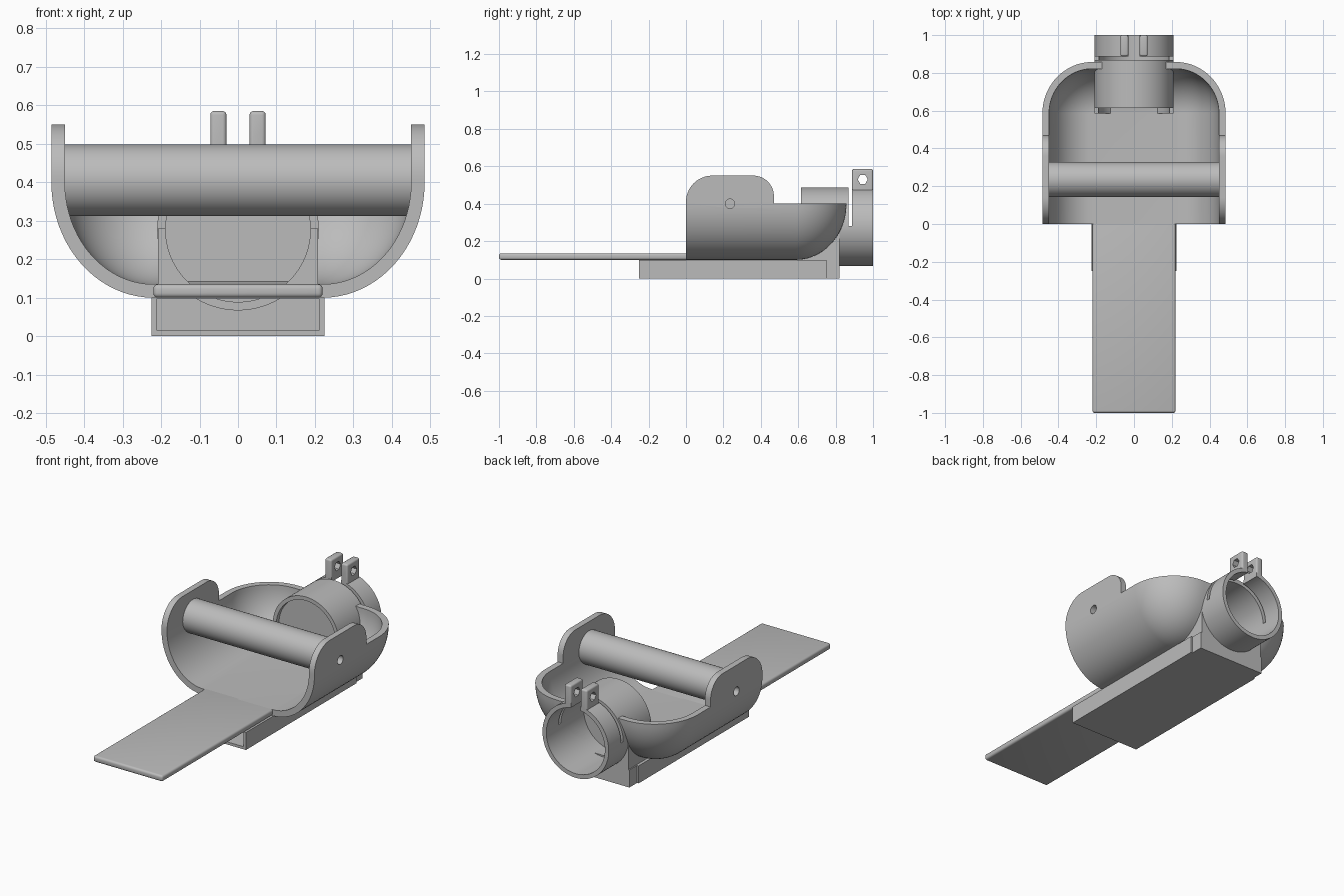
import bpy, bmesh
from math import sin, cos, pi
from mathutils import Matrix, Vector

cube = bpy.data.objects.get("Cube")
if cube:
    bpy.data.objects.remove(cube)

grey = bpy.data.materials.new("plain grey")
grey.use_nodes = True
grey.diffuse_color = (0.5, 0.5, 0.5, 1)
grey.node_tree.nodes["Principled BSDF"].inputs["Base Color"].default_value = (0.5, 0.5, 0.5, 1)


def make(name, bm):
    bmesh.ops.remove_doubles(bm, verts=bm.verts, dist=1e-5)
    bmesh.ops.recalc_face_normals(bm, faces=bm.faces)
    mesh = bpy.data.meshes.new(name)
    bm.to_mesh(mesh)
    bm.free()
    mesh.materials.append(grey)
    obj = bpy.data.objects.new(name, mesh)
    bpy.context.collection.objects.link(obj)
    return obj


def box(name, x, y, z, bevel=0):
    """Box from (low, high) ranges."""
    bm = bmesh.new()
    bmesh.ops.create_cube(bm, size=1)
    for v in bm.verts:
        v.co = [lo + (c + 0.5) * (hi - lo) for c, (lo, hi) in zip(v.co, (x, y, z))]
    if bevel:
        bmesh.ops.bevel(bm, geom=bm.edges[:], offset=bevel, segments=4,
                        profile=0.5, affect='EDGES')
    return make(name, bm)


def rod(name, axis, radius, span, u, z, sides=64):
    """Cylinder along x or y; u is its place on the other flat axis."""
    bm = bmesh.new()
    mid = sum(span) / 2
    turn = Matrix.Rotation(pi / 2, 4, 'Y' if axis == 'x' else 'X')
    place = (mid, u, z) if axis == 'x' else (u, mid, z)
    bmesh.ops.create_cone(bm, cap_ends=True, segments=sides, radius1=radius,
                          radius2=radius, depth=span[1] - span[0],
                          matrix=Matrix.Translation(place) @ turn)
    return make(name, bm)


def combine(obj, others, how='DIFFERENCE'):
    """Apply booleans, then drop the helper objects."""
    for other in others:
        mod = obj.modifiers.new("cut", 'BOOLEAN')
        mod.operation = how
        mod.solver = 'EXACT'
        mod.object = other
        bpy.context.view_layer.objects.active = obj
        bpy.ops.object.modifier_apply(modifier=mod.name)
        bpy.data.objects.remove(other)


def arc(cx, cy, rx, ry, a, b, n=16):
    return [(cx + rx * cos(a + (b - a) * i / n), cy + ry * sin(a + (b - a) * i / n))
            for i in range(n + 1)]


# Cup: a wall section swept round the floor's edge
CORE_X, CORE_Y, TOP = 0.22, 0.585, 0.55
section = ([*arc(0, 0.4, 0.265, 0.3, -pi / 2, 0, 20), (0.265, TOP), (0.23, TOP)]
           + arc(0, 0.4, 0.23, 0.265, 0, -pi / 2, 20))
path = [(CORE_X, 0, 0)]
path += [(CORE_X, CORE_Y, pi / 2 * i / 20) for i in range(21)]
path += [(-x, y, pi - a) for x, y, a in reversed(path)]
bm = bmesh.new()
rings = [[bm.verts.new((x + d * cos(a), y + d * sin(a) * 1.03, z)) for d, z in section]
         for x, y, a in path]
n = len(section)
for r, s in zip(rings, rings[1:]):
    for i in range(n - 1):
        bm.faces.new((r[i], r[i + 1], s[i + 1], s[i]))
# close the floor inside the swept wall, top and bottom, and both front ends
for k in (0, -1):
    bm.faces.new([rings[j][k] for j in (0, 1, -2, -1)])
bm.faces.new(rings[0] + rings[-1][::-1])
cup = make("cup", bm)

# Trim the rim, leaving two rounded ears
trim = [(-0.1, 0.42)] + arc(0.14, 0.41, 0.14, 0.14, pi, pi / 2)
trim += arc(0.36, 0.44, 0.11, 0.11, pi / 2, 0) + [(0.47, 0.4), (1, 0.4), (1, 0.7), (-0.1, 0.7)]
bm = bmesh.new()
face = bm.faces.new([bm.verts.new((-0.6, y, z)) for y, z in trim])
ext = bmesh.ops.extrude_face_region(bm, geom=[face])
bmesh.ops.translate(bm, vec=Vector((1.2, 0, 0)),
                    verts=[g for g in ext["geom"] if isinstance(g, bmesh.types.BMVert)])
combine(cup, [make("rim_cutter", bm)])

# Round crossbar with a blind pin hole at each end
crossbar = rod("crossbar", 'x', 0.093, (-0.455, 0.455), 0.235, 0.405)
for side in (-1, 1):
    span = sorted((side * 0.4, side * 0.6))
    for part in (cup, crossbar):
        combine(part, [rod("pin_cutter", 'x', 0.025, span, 0.235, 0.4, 24)])

# Flat tongue
tongue = box("tongue", (-0.22, 0.22), (-1, 0.02), (0.1, 0.135), 0.012)

# Hollow base tray, open at the front, and its end block
base = box("base", (-0.225, 0.225), (-0.25, 0.75), (0, 0.1))
combine(base, [box("base_cutter", (-0.21, 0.21), (-0.4, 0.7), (0.015, 0.0985))])
end_block = box("end_block", (-0.215, 0.215), (0.75, 0.82), (0, 0.1))

# Cradle under the tube
cradle = box("cradle", (-0.208, 0.208), (0.585, 0.82), (0.1, 0.28))

# Tube with split clamp and two tabs
AXIS = 0.277
tube = rod("clamp_tube", 'y', 0.21, (0.615, 1), 0, AXIS, 96)
combine(tube, [box("tab", sorted((s * 0.03, s * 0.072)), (0.888, 1), (0.42, 0.585), 0.01)
               for s in (-1, 1)], 'UNION')


def bore():
    return rod("bore_cutter", 'y', 0.186, (0.66, 1.1), 0, AXIS, 96)


def recess():
    return rod("recess_cutter", 'y', 0.188, (0.5, 0.64), 0, AXIS, 96)


combine(tube, [bore(), recess(),
               box("slot_cutter", (-0.3, 0.3), (0.868, 0.888), (0.28, 0.7)),
               box("split_cutter", (-0.03, 0.03), (0.878, 1.1), (0.35, 0.7)),
               rod("bolt_cutter", 'x', 0.027, (-0.2, 0.2), 0.945, 0.53, 6)])
combine(cradle, [bore(), recess()])
combine(cup, [bore()])
combine(end_block, [bore()])

# Smooth shading with sharp edges kept
for obj in (cup, crossbar, tongue, base, end_block, cradle, tube):
    bpy.ops.object.select_all(action='DESELECT')
    obj.select_set(True)
    bpy.context.view_layer.objects.active = obj
    bpy.ops.object.shade_smooth_by_angle()
